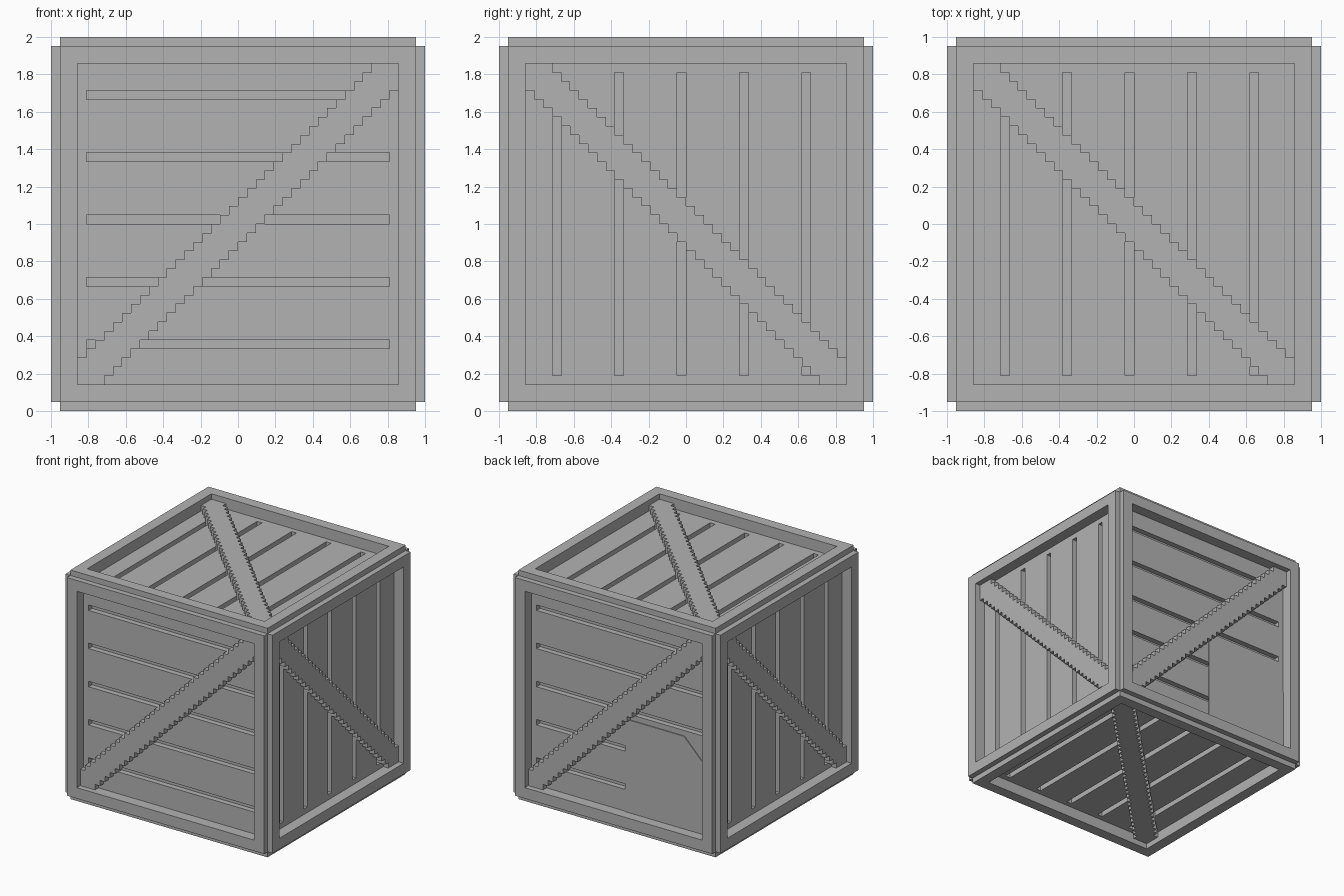
import bpy, bmesh
from mathutils import Vector, Matrix

if "Cube" in bpy.data.objects:
    bpy.data.objects.remove(bpy.data.objects["Cube"], do_unlink=True)

U = 1 / 21                     # one grid step
INNER, EDGE, OUTER = 18, 20, 21

grey = bpy.data.materials.new("plain grey")
grey.use_nodes = True
grey.diffuse_color = (0.45, 0.45, 0.45, 1)
grey.node_tree.nodes["Principled BSDF"].inputs["Base Color"].default_value = grey.diffuse_color


def add_box(bm, lo, hi):
    lo, hi = Vector(lo), Vector(hi)
    size = Matrix.Diagonal((*(hi - lo), 1))
    bmesh.ops.create_cube(bm, size=1, matrix=Matrix.Translation((lo + hi) / 2) @ size)


def add_prism(bm, outline, low, high):
    face = bm.faces.new([bm.verts.new((u, v, low)) for u, v in outline])
    top = bmesh.ops.extrude_face_region(bm, geom=[face])["geom"]
    moved = [g for g in top if isinstance(g, bmesh.types.BMVert)]
    bmesh.ops.translate(bm, verts=moved, vec=(0, 0, high - low))
    bmesh.ops.recalc_face_normals(bm, faces=bm.faces)


def finish(bm, name, turn=Matrix.Identity(4)):
    bm.transform(Matrix.Translation((0, 0, 1)) @ Matrix.Scale(U, 4) @ turn)
    mesh = bpy.data.meshes.new(name)
    bm.to_mesh(mesh)
    bm.free()
    mesh.materials.append(grey)
    bpy.context.collection.objects.link(bpy.data.objects.new(name, mesh))


# Solid core, whose surface is the floor of the grooves
bm = bmesh.new()
add_box(bm, [-INNER] * 3, [INNER] * 3)
finish(bm, "core")

# Twelve edge beams
bm = bmesh.new()
for axis in range(3):
    for s in (-1, 1):
        for t in (-1, 1):
            reach = EDGE if axis == 0 else INNER
            lo, hi = [0] * 3, [0] * 3
            lo[axis], hi[axis] = -reach, reach
            for k, sign in (((axis + 1) % 3, s), ((axis + 2) % 3, t)):
                lo[k], hi[k] = sorted((sign * INNER, sign * EDGE))
            add_box(bm, lo, hi)
# Corner blocks complete the beams
for x in (-1, 1):
    for y in (-1, 1):
        for z in (-1, 1):
            ends = [sorted((s * INNER, s * EDGE)) for s in (x, y, z)]
            add_box(bm, [e[0] for e in ends], [e[1] for e in ends])
finish(bm, "edge_beams")


def rim(bm):
    for s in (-1, 1):
        a, b = sorted((s * INNER, s * EDGE))
        add_box(bm, (-EDGE, a, EDGE), (EDGE, b, OUTER))
        add_box(bm, (a, -INNER, EDGE), (b, INNER, OUTER))


def boards(bm, first, across):
    # Boards with narrow grooves between them, closed at both ends
    def slab(a, b, c, d):
        if across:
            a, b, c, d = c, d, a, b
        add_box(bm, (a, c, INNER), (b, d, INNER + 1))
    start = -INNER
    for k in range(5):
        g = first + 7 * k
        slab(start, g, -INNER, INNER)
        slab(g, g + 1, -INNER, 1 - INNER)
        slab(g, g + 1, INNER - 1, INNER)
        start = g + 1
    slab(start, INNER, -INNER, INNER)


def brace(bm, flip):
    # Stepped diagonal plank
    upper, lower = [], []
    for i in range(-INNER, INNER):
        top, low = min(i + 3, INNER), max(i - 2, -INNER)
        upper += [(i, top), (i + 1, top)]
        lower += [(i, low), (i + 1, low)]
    outline = list(dict.fromkeys(upper + lower[::-1]))
    add_prism(bm, [(flip * u, v) for u, v in outline], INNER, EDGE)


X, Y, Z = Vector((1, 0, 0)), Vector((0, 1, 0)), Vector((0, 0, 1))
sides = {  # right and up directions, horizontal boards or not
    "front": (X, Z, True), "back": (-X, Z, True),
    "left": (Y, Z, False), "right": (-Y, Z, False),
    "top": (X, Y, False), "bottom": (-X, Y, False),
}
for side, (u, v, across) in sides.items():
    turn = Matrix((u, v, u.cross(v))).transposed().to_4x4()
    bm = bmesh.new()
    rim(bm)
    finish(bm, side + "_frame", turn)
    bm = bmesh.new()
    boards(bm, -14 if across else -15, across)
    finish(bm, side + "_boards", turn)
    bm = bmesh.new()
    brace(bm, 1 if across else -1)
    finish(bm, side + "_brace", turn)
    # Thin cover over the lower boards at the back
    if side == "back":
        bm = bmesh.new()
        add_prism(bm, [(1, -1), (13, -1), (18, -6), (18, -18), (1, -18)],
                  INNER + 1, INNER + 1.15)
        finish(bm, "back_cover_plate", turn)
